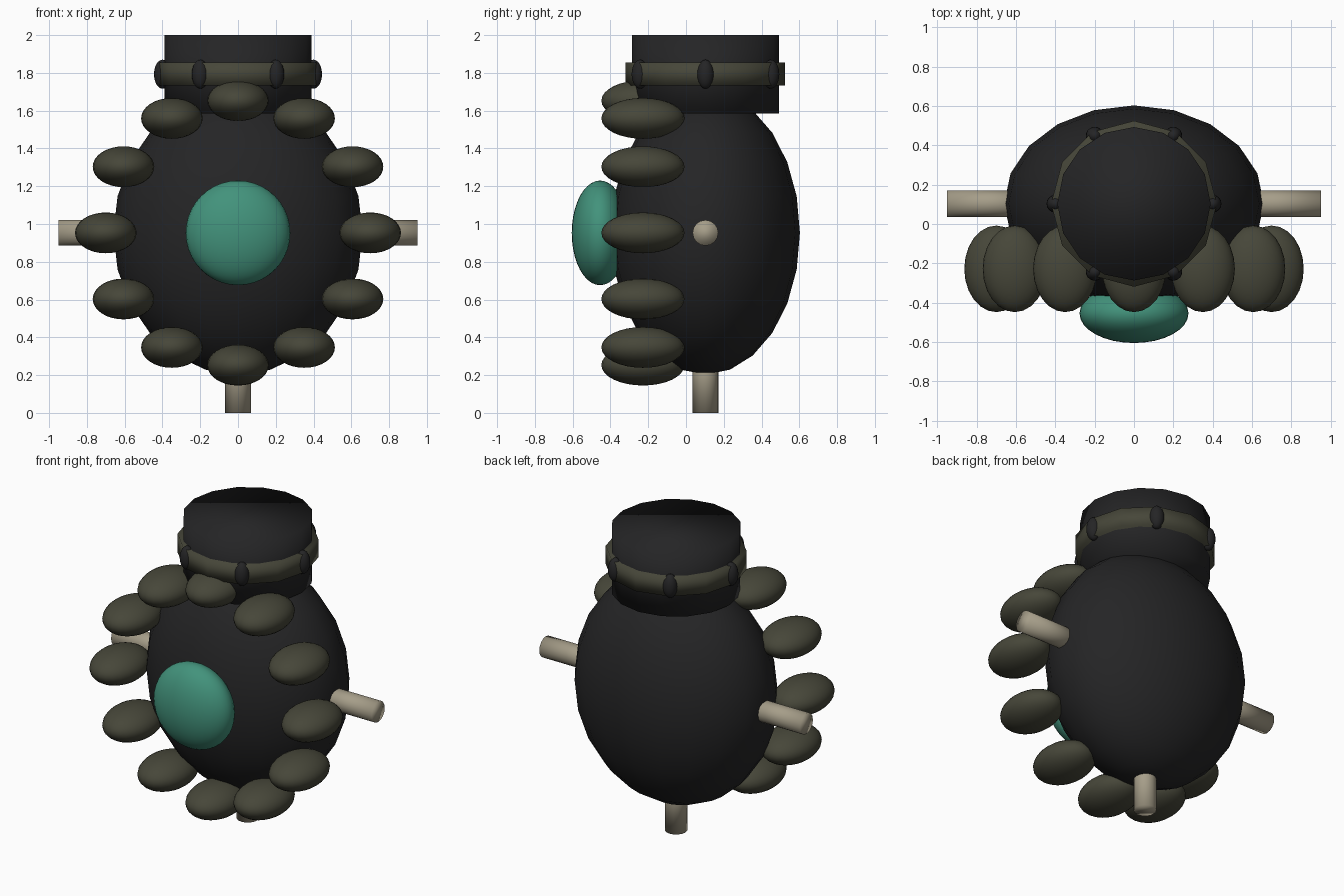
import bpy
from math import cos, sin, pi, radians

old = bpy.data.objects.get("Cube")
if old:
    bpy.data.objects.remove(old, do_unlink=True)


def material(name, colour):
    m = bpy.data.materials.new(name)
    m.use_nodes = True
    rgba = (*colour, 1.0)
    m.diffuse_color = rgba
    bsdf = m.node_tree.nodes["Principled BSDF"]
    bsdf.inputs["Base Color"].default_value = rgba
    bsdf.inputs["Roughness"].default_value = 0.7
    return m


BLACK = material("soft black", (0.018, 0.018, 0.019))
OLIVE = material("dark olive", (0.062, 0.062, 0.041))
TEAL = material("teal", (0.055, 0.29, 0.2))
TAN = material("pale tan", (0.38, 0.34, 0.25))

MID_Y = 0.103   # depth of the body axis
MID_Z = 0.953   # height of the body centre


def finish(name, mat):
    bpy.ops.object.shade_smooth()
    ob = bpy.context.object
    ob.name = ob.data.name = name
    ob.data.materials.append(mat)
    return ob


def ellipsoid(name, mat, centre, radii, segments=24, rings=16, turn=0.0):
    bpy.ops.mesh.primitive_uv_sphere_add(
        segments=segments, ring_count=rings, radius=1, location=centre, rotation=(0, 0, turn))
    bpy.context.object.scale = radii
    return finish(name, mat)


def cylinder(name, mat, centre, radius, depth, sides, rotation=(0, 0, 0)):
    bpy.ops.mesh.primitive_cylinder_add(
        vertices=sides, radius=radius, depth=depth, location=centre, rotation=rotation)
    return finish(name, mat)


# Egg-shaped body and the round front lens
ellipsoid("body", BLACK, (0, MID_Y, MID_Z), (0.66, 0.5, 0.75), 20, 12)
ellipsoid("front_lens", TEAL, (0, -0.455, MID_Z), (0.277, 0.15, 0.277), 32, 20)

# Ring of twelve lobes around the front
for i in range(12):
    a = i * pi / 6
    ellipsoid(f"lobe_{i + 1}", OLIVE,
              (0.7 * sin(a), -0.228, MID_Z + 0.7 * cos(a)), (0.163, 0.22, 0.108))

# Neck with its collar band and six studs
cylinder("neck", BLACK, (0, MID_Y, 1.792), 0.39, 0.415, 16)
cylinder("collar_band", OLIVE, (0, MID_Y, 1.794), 0.422, 0.122, 12)
for i in range(6):
    a = i * pi / 3
    ellipsoid(f"collar_stud_{i + 1}", BLACK,
              (0.4 * cos(a), MID_Y + 0.4 * sin(a), 1.793), (0.045, 0.045, 0.077), 16, 10, a)

# Rods out of the sides and the bottom
for side, name in ((1, "left_rod"), (-1, "right_rod")):
    cylinder(name, TAN, (side * 0.725, MID_Y, MID_Z), 0.068, 0.45, 16,
             (0, side * radians(90), 0))
cylinder("bottom_rod", TAN, (0, MID_Y, 0.2), 0.068, 0.4, 16)
